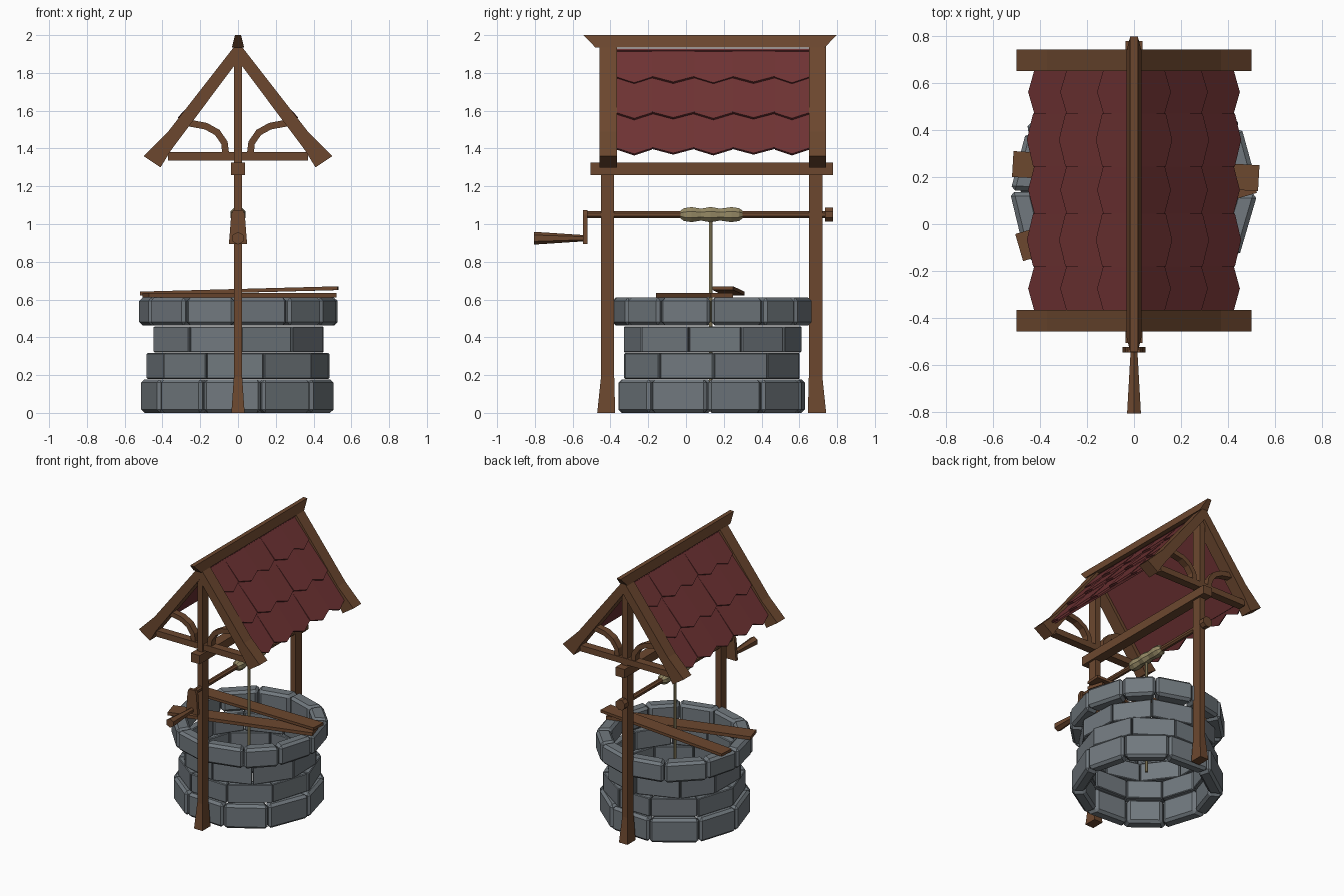
import bpy, bmesh, math, random
from mathutils import Vector

if "Cube" in bpy.data.objects:
    bpy.data.objects.remove(bpy.data.objects["Cube"])
random.seed(4)


def material(name, rgb):
    m = bpy.data.materials.new(name)
    m.diffuse_color = (*rgb, 1)
    m.use_nodes = True
    m.node_tree.nodes["Principled BSDF"].inputs["Base Color"].default_value = m.diffuse_color
    return m


STONE = material("grey_stone", (0.165, 0.19, 0.21))
WOOD = material("brown_wood", (0.15, 0.064, 0.028))
ROOF = material("dark_red_shingle", (0.16, 0.033, 0.034))
ROPE = material("tan_rope", (0.30, 0.25, 0.13))


def build(name, mat, lofts, bevel=0):
    """One object from closed lofts; each loft is a list of equal-length point rings."""
    bm = bmesh.new()
    for rings in lofts:
        vs = [[bm.verts.new(p) for p in ring] for ring in rings]
        n = len(rings[0])
        for a, b in zip(vs, vs[1:]):
            for i in range(n):
                bm.faces.new((a[i], a[(i + 1) % n], b[(i + 1) % n], b[i]))
        bm.faces.new(vs[0])
        bm.faces.new(vs[-1])
    bmesh.ops.recalc_face_normals(bm, faces=bm.faces)
    if bevel:
        bmesh.ops.bevel(bm, geom=bm.edges[:], offset=bevel, segments=1, affect='EDGES')
    me = bpy.data.meshes.new(name)
    bm.to_mesh(me)
    bm.free()
    me.materials.append(mat)
    ob = bpy.data.objects.new(name, me)
    bpy.context.collection.objects.link(ob)
    return ob


def rect(z, x0, x1, y0, y1):
    return [(x0, y0, z), (x1, y0, z), (x1, y1, z), (x0, y1, z)]


def box(x0, x1, y0, y1, z0, z1):
    return [rect(z0, x0, x1, y0, y1), rect(z1, x0, x1, y0, y1)]


def prism(pts, y0, y1):
    return [[(x, y, z) for x, z in pts] for y in (y0, y1)]


def turned(profile, z, n):
    """Rings around a line parallel to y; profile is (y, radius)."""
    return [[(r * math.cos((k + .5) * math.tau / n), y, z + r * math.sin((k + .5) * math.tau / n))
             for k in range(n)] for y, r in profile]


# Well wall: four rings of separate stone blocks
CY = 0.137


def polar(r, deg, z):
    a = math.radians(deg)
    return (r * math.sin(a), CY - r * math.cos(a), z)


rows = [("bottom", 10, 16, 0.00, 0.178, 0.515, 0.42, 0.018),
        ("lower", 10, 17.5, 0.18, 0.316, 0.480, 0.41, 0.005),
        ("upper", 10, 2, 0.32, 0.458, 0.470, 0.41, 0.005),
        ("top", 12, -1, 0.463, 0.61, 0.530, 0.43, 0.018)]
for name, n, phase, z0, z1, ro, ri, bev in rows:
    cuts = [phase + 360 * k / n + random.uniform(-3, 3) for k in range(n)]
    cuts.append(cuts[0] + 360)
    blocks = []
    for a, b in zip(cuts, cuts[1:]):
        r = ro + random.uniform(-.006, .006)
        a, b = a + .35, b - .35
        blocks.append([[polar(ri, a, z), polar(r, a, z), polar(r, b, z), polar(ri, b, z)]
                       for z in (z0, z1)])
    build(name + "_stone_ring", STONE, blocks, bev)

# Posts with flared feet
for name, inner, out, s in (("front_post", -.38, -.45, -1), ("back_post", .65, .722, 1)):
    build(name, WOOD, [[rect(0, -.035, .035, inner - .005 * s, out + .02 * s),
                        rect(.19, -.022, .022, inner, out),
                        rect(1.88, -.022, .022, inner, out)]])

# Roof frame
build("long_beam", WOOD, [box(-.037, .037, -.505, .778, 1.26, 1.325)])
build("ridge_beam", WOOD, [[rect(1.935, -.032, .032, -.48, .735),
                            rect(2.0, -.016, .016, -.543, .797)]])
half = [(0, 1.965), (.37, 1.489), (.5, 1.36), (.41, 1.30), (.355, 1.39), (0, 1.865)]
arc = [(.065, 1.37), (.072, 1.43), (.11, 1.485), (.17, 1.518), (.26, 1.535)]
for name, y0, y1 in (("front", -.457, -.365), ("back", .65, .742)):
    ym = (y0 + y1) / 2
    build(name + "_rafters", WOOD,
          [prism([(s * x, z) for x, z in half], y0, y1) for s in (-1, 1)])
    build(name + "_cross_beam", WOOD, [box(-.37, .37, ym - .03, ym + .03, 1.335, 1.38)])
    # curved braces between cross beam and rafters
    braces = []
    for s in (-1, 1):
        rings = []
        for i, (x, z) in enumerate(arc):
            p, q = arc[max(i - 1, 0)], arc[min(i + 1, len(arc) - 1)]
            t = Vector((q[0] - p[0], q[1] - p[1])).normalized() * .018
            rings.append([(s * (x + k * t.y), ym + w, z - k * t.x)
                          for k, w in ((-1, -.025), (1, -.025), (1, .025), (-1, .025))])
        braces.append(rings)
    build(name + "_curved_braces", WOOD, braces)

# Shingle roof: thin base sheet and three overlapping rows of pointed tiles
cols = [-.368, -.18, .045, .245, .47, .652]


def slope(s, y, d, h):
    return (s * (.614 * d + .789 * h), y, 1.93 - .789 * d + .614 * h)


for side, s in (("left", -1), ("right", 1)):
    build(side + "_roof_sheet", ROOF,
          [[[slope(s, y, d, h) for y, d in ((-.368, 0), (.652, 0), (.652, .66), (-.368, .66))]
            for h in (-.02, -.004)]])
    tiles = []
    for row, tip in enumerate((.24, .485, .717)):
        top = max(tip - .30, 0)
        for j in range(5):
            lift = .012 + (.007 if j % 2 else 0) + (.008 if row == 1 else 0)
            a, b = cols[j], cols[j + 1]
            outline = [(a, top), (b, top), (b, tip - .04), ((a + b) / 2, tip), (a, tip - .04)]
            tiles.append([[slope(s, y, d, h - .008 + lift * (d - top) / (tip - top))
                           for y, d in outline] for h in (-.006, .008)])
    build(side + "_shingles", ROOF, tiles)

# Winding axle, crank and handle
build("axle", WOOD, [turned([(-.54, .02), (.775, .02)], 1.05, 8)])
build("axle_end_cap", WOOD, [turned([(.735, .04), (.778, .04)], 1.05, 8)])
build("crank_arm", WOOD, [[rect(.895, -.048, .048, -.545, -.522),
                           rect(1.05, -.036, .036, -.545, -.522),
                           rect(1.075, -.026, .026, -.545, -.522)]])
build("crank_handle", WOOD, [turned([(-.53, .016), (-.805, .034)], .925, 6)])

# Rope coil and hanging rope
coil = [(-.03, .022), (-.01, .037), (.03, .043), (.08, .034), (.13, .044),
        (.18, .034), (.24, .043), (.28, .037), (.30, .022)]
build("rope_coil", ROPE, [turned(coil, 1.05, 8)])
build("hanging_rope", ROPE, [[[(.011 * math.cos(k * math.tau / 6),
                                .132 + .011 * math.sin(k * math.tau / 6), z)
                               for k in range(6)] for z in (.16, 1.03)]])


# Loose planks lying across the rim
def plank(name, a, b, width, thick):
    a, b = Vector(a), Vector(b)
    d = (b - a).normalized()
    w = Vector((-d.y, d.x, 0)).normalized() * width / 2
    up = Vector((0, 0, thick))
    build(name, WOOD, [[[p - w, p + w, p + w + up, p - w + up] for p in (a, b)]])


plank("lower_plank", (-.488, -.10, .61), (.505, .19, .61), .12, .024)
plank("upper_plank", (-.515, .255, .622), (.53, .195, .65), .11, .02)
